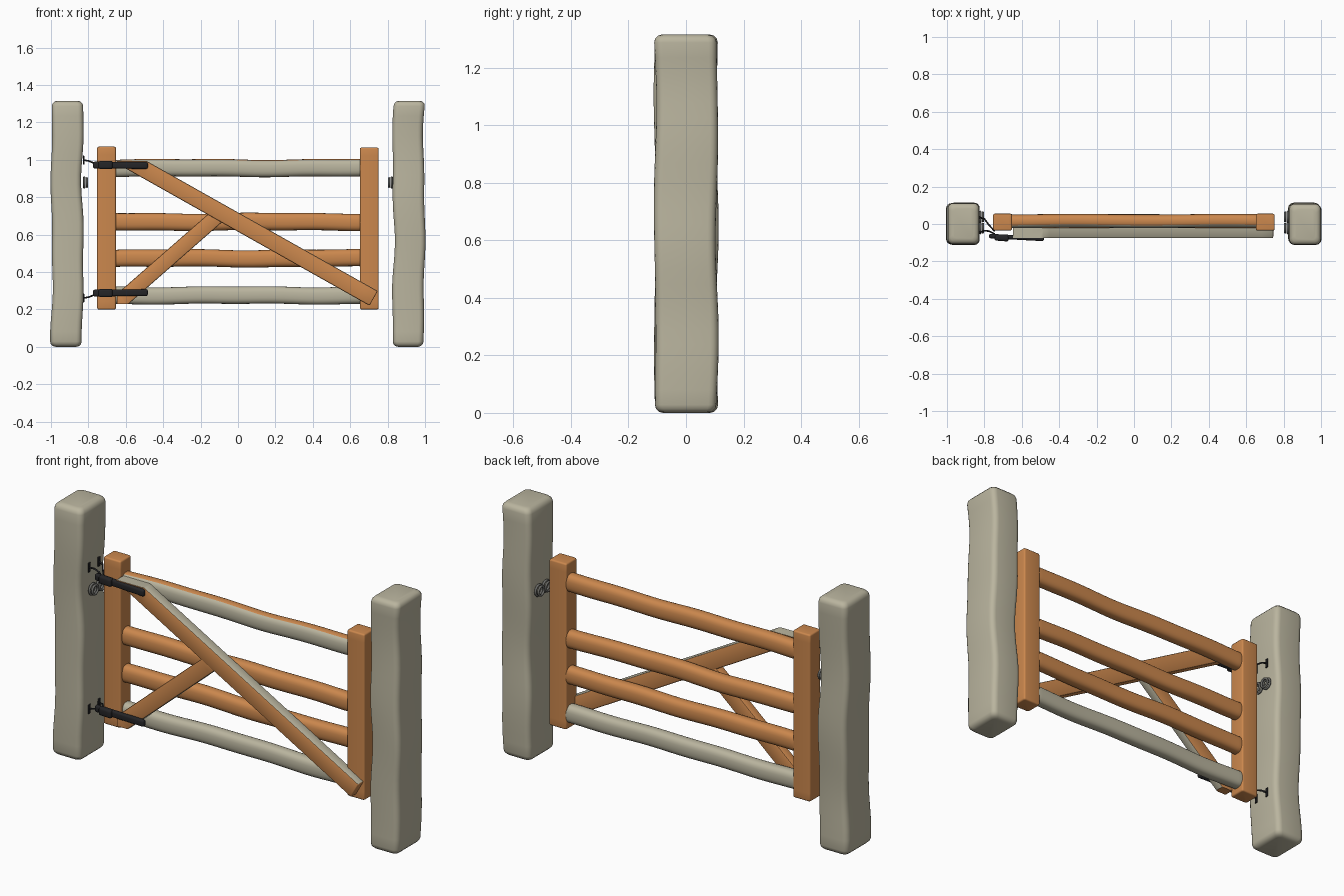
import bpy, bmesh, math, random
from mathutils import Vector

if "Cube" in bpy.data.objects:
    bpy.data.objects.remove(bpy.data.objects["Cube"])

random.seed(4)


def material(name, rgb):
    m = bpy.data.materials.new(name)
    m.diffuse_color = (*rgb, 1)
    m.use_nodes = True
    m.node_tree.nodes["Principled BSDF"].inputs["Base Color"].default_value = m.diffuse_color
    return m


GREY = material("weathered wood", (0.49, 0.46, 0.345))
ORANGE = material("orange wood", (0.60, 0.245, 0.075))
IRON = material("black iron", (0.018, 0.018, 0.02))
STEEL = material("dull steel", (0.15, 0.15, 0.14))


def rounded_rect(hu, hv, r, steps=4):
    """Rounded rectangle section, half sizes hu and hv."""
    pts = []
    for k, (su, sv) in enumerate([(1, 1), (-1, 1), (-1, -1), (1, -1)]):
        for i in range(steps + 1):
            a = math.pi / 2 * (k + i / steps)
            pts.append((su * (hu - r) + r * math.cos(a), sv * (hv - r) + r * math.sin(a)))
    return pts


def superellipse(hu, hv, power, n=24):
    pts = []
    for i in range(n):
        c, s = math.cos(2 * math.pi * i / n), math.sin(2 * math.pi * i / n)
        pts.append((hu * math.copysign(abs(c) ** (2 / power), c),
                    hv * math.copysign(abs(s) ** (2 / power), s)))
    return pts


def timber(name, p0, p1, section, mats, rule=None, end=0.01, wobble=0.0, rings=24, cuts=()):
    """Straight wavy beam from p0 to p1 with rounded ends and optional plane cuts."""
    p0, p1 = Vector(p0), Vector(p1)
    length = (p1 - p0).length
    d = (p1 - p0).normalized()
    u = d.cross(Vector((0, 1, 0))).normalized()
    v = u.cross(d)
    hu = max(abs(p[0]) for p in section)
    hv = max(abs(p[1]) for p in section)
    arc = [(end * (1 - math.cos(a)), end * (1 - math.sin(a)))
           for a in (0, math.pi / 6, math.pi / 3)]
    stations = arc[:]
    stations += [(end + (length - 2 * end) * i / rings, 0) for i in range(rings + 1)]
    stations += [(length - t, inset) for t, inset in reversed(arc)]
    ph = [random.uniform(0, 6.28) for _ in range(4)]
    bm = bmesh.new()
    loops = []
    for t, inset in stations:
        s = t / length * 2 * math.pi
        du = wobble * (0.6 * math.sin(1.5 * s + ph[0]) + 0.4 * math.sin(3.2 * s + ph[1]))
        dv = wobble * 0.5 * math.sin(1.7 * s + ph[2])
        k = 1 + wobble * 2 * math.sin(2.3 * s + ph[3])
        fu, fv = k * (1 - inset / hu), k * (1 - inset / hv)
        loops.append([bm.verts.new(p0 + d * t + u * (a * fu + du) + v * (b * fv + dv))
                      for a, b in section])
    n = len(section)
    for a, b in zip(loops, loops[1:]):
        for i in range(n):
            j = (i + 1) % n
            bm.faces.new((a[i], a[j], b[j], b[i]))
    bm.faces.new(loops[0])
    bm.faces.new(loops[-1])
    for co, no in cuts:
        bmesh.ops.bisect_plane(bm, geom=bm.verts[:] + bm.edges[:] + bm.faces[:],
                               plane_co=co, plane_no=no, clear_outer=True)
        bmesh.ops.holes_fill(bm, edges=[e for e in bm.edges if e.is_boundary], sides=0)
    return finish(name, bm, mats, rule)


def finish(name, bm, mats, rule=None):
    bmesh.ops.recalc_face_normals(bm, faces=bm.faces[:])
    bm.normal_update()
    if rule:
        for f in bm.faces:
            f.material_index = rule(f.normal, f.calc_center_median())
    me = bpy.data.meshes.new(name)
    bm.to_mesh(me)
    bm.free()
    for m in mats:
        me.materials.append(m)
    me.shade_smooth()
    me.set_sharp_from_angle(angle=math.radians(40))
    ob = bpy.data.objects.new(name, me)
    bpy.context.collection.objects.link(ob)
    return ob


def rod(name, points, radius, mat):
    """Round bar along a path."""
    cu = bpy.data.curves.new(name, 'CURVE')
    cu.dimensions = '3D'
    cu.bevel_depth = radius
    cu.bevel_resolution = 2
    cu.use_fill_caps = True
    sp = cu.splines.new('POLY')
    sp.points.add(len(points) - 1)
    for p, co in zip(sp.points, points):
        p.co = (*co, 1)
    cu.materials.append(mat)
    ob = bpy.data.objects.new(name, cu)
    bpy.context.collection.objects.link(ob)


# Heavy outer posts
for side, tag in ((-1, "left"), (1, "right")):
    timber(tag + "_post", (side * 0.913, 0, 0), (side * 0.913, 0, 1.315),
           rounded_rect(0.083, 0.108, 0.028), [GREY], end=0.028, wobble=0.008)

# Gate end uprights
for x, top, tag in ((-0.703, 1.07, "hinge"), (0.702, 1.065, "latch")):
    timber(tag + "_stile", (x, 0.01, 0.2), (x, 0.01, top),
           rounded_rect(0.05, 0.045, 0.009), [ORANGE], end=0.008)

# Horizontal rails; the top one is weathered on its front half only
RAILS = [("top_rail", 0.956, lambda n, c: 0 if n.y < -0.15 and n.z < 0.75 else 1),
         ("upper_middle_rail", 0.668, lambda n, c: 1),
         ("lower_middle_rail", 0.473, lambda n, c: 1),
         ("bottom_rail", 0.275, lambda n, c: 0)]
for name, z, rule in RAILS:
    timber(name, (-0.68, 0.016, z), (0.68, 0.016, z), superellipse(0.046, 0.036, 2.6),
           [GREY, ORANGE], rule, end=0.006, wobble=0.004, rings=32)

# Diagonal braces, each weathered along one edge
timber("long_brace", (-0.72, -0.047, 1.072), (0.725, -0.047, 0.259),
       rounded_rect(0.045, 0.029, 0.008, 2), [GREY, ORANGE],
       lambda n, c: 0 if n.z > 0.6 and c.x > -0.56 else 1, end=0.006,
       cuts=[((0, 0, 0.992), (0, 0, 1)), ((-0.648, 0, 0), (-1, 0, 0))])
timber("short_brace", (-0.72, -0.045, 0.165), (-0.11, -0.045, 0.699),
       rounded_rect(0.041, 0.025, 0.008, 2), [GREY, ORANGE],
       lambda n, c: 0 if n.x > 0.4 and n.z < -0.4 else 1, end=0.006,
       cuts=[((0, 0, 0.228), (0, 0, -1)), ((-0.648, 0, 0), (-1, 0, 0))])

# Iron hinges: strap, knuckle, two hooks and a wall plate
for z, up, tag in ((0.972, 1, "upper"), (0.287, -1, "lower")):
    timber(tag + "_hinge_strap", (-0.775, -0.064, z), (-0.482, -0.08, z - 0.003 * up),
           rounded_rect(0.018, 0.012, 0.01), [IRON], end=0.009, rings=4)
    timber(tag + "_hinge_knuckle", (-0.745, -0.072, z), (-0.67, -0.078, z),
           rounded_rect(0.022, 0.016, 0.012), [IRON], end=0.01, rings=4)
    for y in (-0.045, 0.035):
        rod(tag + "_hinge_hook", [(-0.826, y, z + 0.026 * up), (-0.80, y * 0.8, z + 0.022 * up),
                                  (-0.775, y * 0.4 - 0.02, z + 0.012 * up),
                                  (-0.745, y * 0.2 - 0.045, z)], 0.0045, IRON)
        timber(tag + "_hinge_plate", (-0.826, y, z + 0.026 * up - 0.024),
               (-0.826, y, z + 0.026 * up + 0.024),
               rounded_rect(0.004, 0.009, 0.003, 1), [IRON], end=0.002, rings=2)

# Paired ring fittings on the inner post faces
for side, tag in ((-1, "left"), (1, "right")):
    for y in (-0.022, 0.038):
        for x, r in ((0.822, 0.027), (0.808, 0.023)):
            pts = [(side * x, y + r * math.cos(a), 0.878 + r * math.sin(a))
                   for a in [i * math.pi / 12 for i in range(25)]]
            rod(tag + "_ring", pts, 0.006, STEEL)
